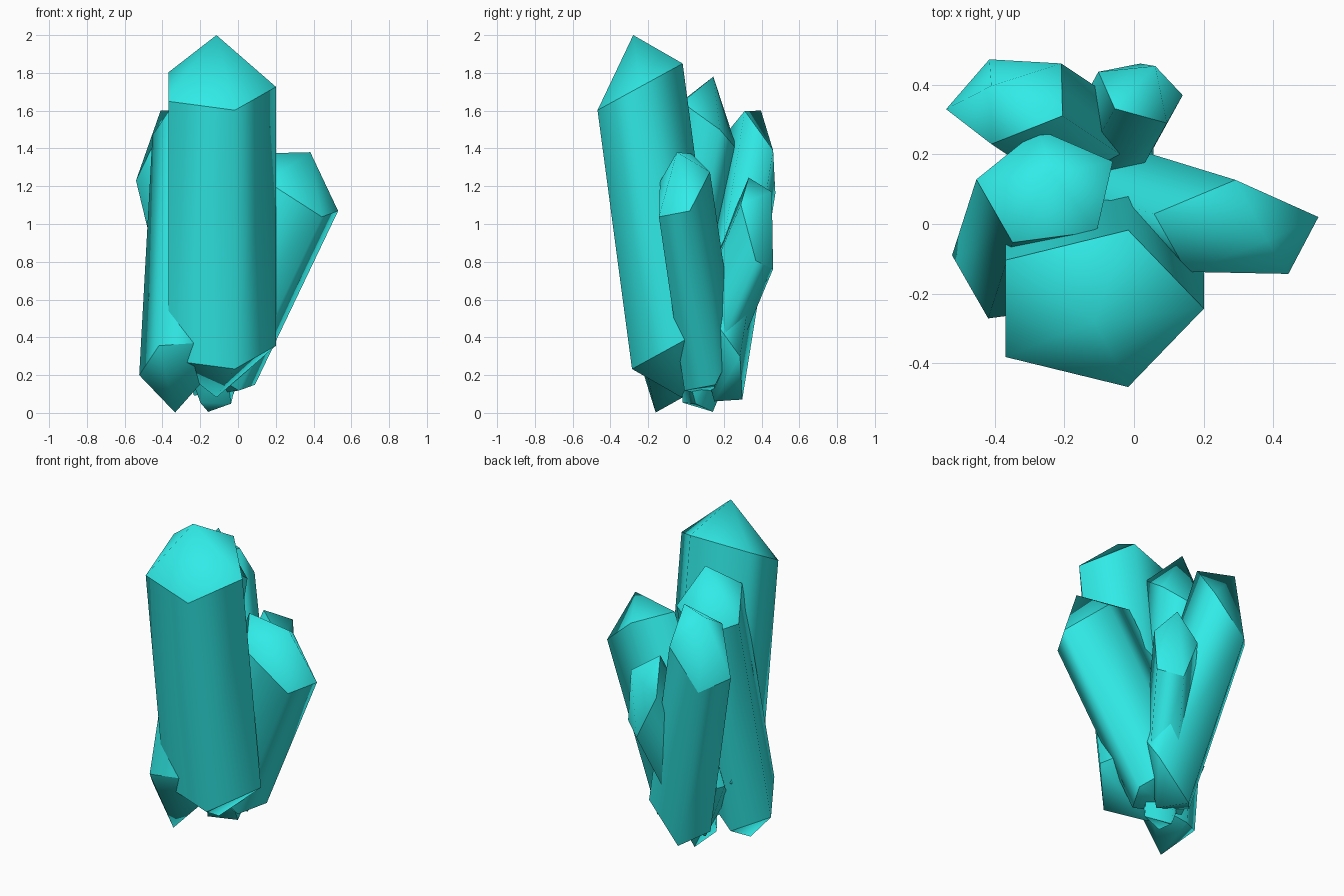
import bpy, bmesh, math
from mathutils import Vector

if "Cube" in bpy.data.objects:
    bpy.data.objects.remove(bpy.data.objects["Cube"])

mat = bpy.data.materials.new("crystal_teal")
mat.diffuse_color = (0.03, 0.83, 0.80, 1)
mat.use_nodes = True
mat.node_tree.nodes["Principled BSDF"].inputs["Base Color"].default_value = mat.diffuse_color


def crystal(name, centre, u, v, tip, shaft):
    """Five-sided double-pointed crystal.
    centre, u, v: upper shoulder ring; tip: ring centre to point; shaft: length in tips."""
    c, u, v, t = map(Vector, (centre, u, v, tip))
    bm = bmesh.new()
    angles = [i * math.tau / 5 for i in range(5)]
    ring = [c + u * math.cos(a) + v * math.sin(a) for a in angles]
    top = [bm.verts.new(p) for p in ring]
    low = [bm.verts.new(p - t * shaft) for p in ring]
    peak = bm.verts.new(c + t)
    root = bm.verts.new(c - t * (shaft + 1))
    for i in range(5):
        j = (i + 1) % 5
        bm.faces.new((low[i], low[j], top[j], top[i]))
        bm.faces.new((top[i], top[j], peak))
        bm.faces.new((low[j], low[i], root))
    bmesh.ops.recalc_face_normals(bm, faces=bm.faces)
    # Soft sides and points, crisp shoulders
    for f in bm.faces:
        f.smooth = True
    for loop in (top, low):
        for i in range(5):
            bm.edges.get((loop[i], loop[(i + 1) % 5])).smooth = False
    me = bpy.data.meshes.new(name)
    bm.to_mesh(me)
    bm.free()
    me.materials.append(mat)
    ob = bpy.data.objects.new(name, me)
    bpy.context.collection.objects.link(ob)


# Tall front crystal
crystal("main_crystal", (-.114, -.243, 1.726), (.315, 0, 0), (0, .237, .13),
        (0, -.0365, .274), 5)
# Crystal leaning to the right
crystal("right_crystal", (.295, -.021, 1.196), (.235, .041, -.127), (-.08, .142, .125),
        (.088, -.027, .184), 5)
# Tall crystal behind the main one, root at front left
crystal("middle_crystal", (-.249, .101, 1.526), (-.204, .027, -.056), (-.039, -.171, .123),
        (.014, .0436, .254), 5)
# Crystal leaning to the back left
crystal("back_left_crystal", (-.356, .361, 1.376), (-.184, -.031, -.146), (.003, -.128, .178),
        (-.054, .036, .224), 4.87)
# Small crystal leaning backwards
crystal("back_small_crystal", (.019, .378, .99), (.121, -.008, -.185), (-.04, .09, -.18),
        (.042, .076, .18), 4.2)
